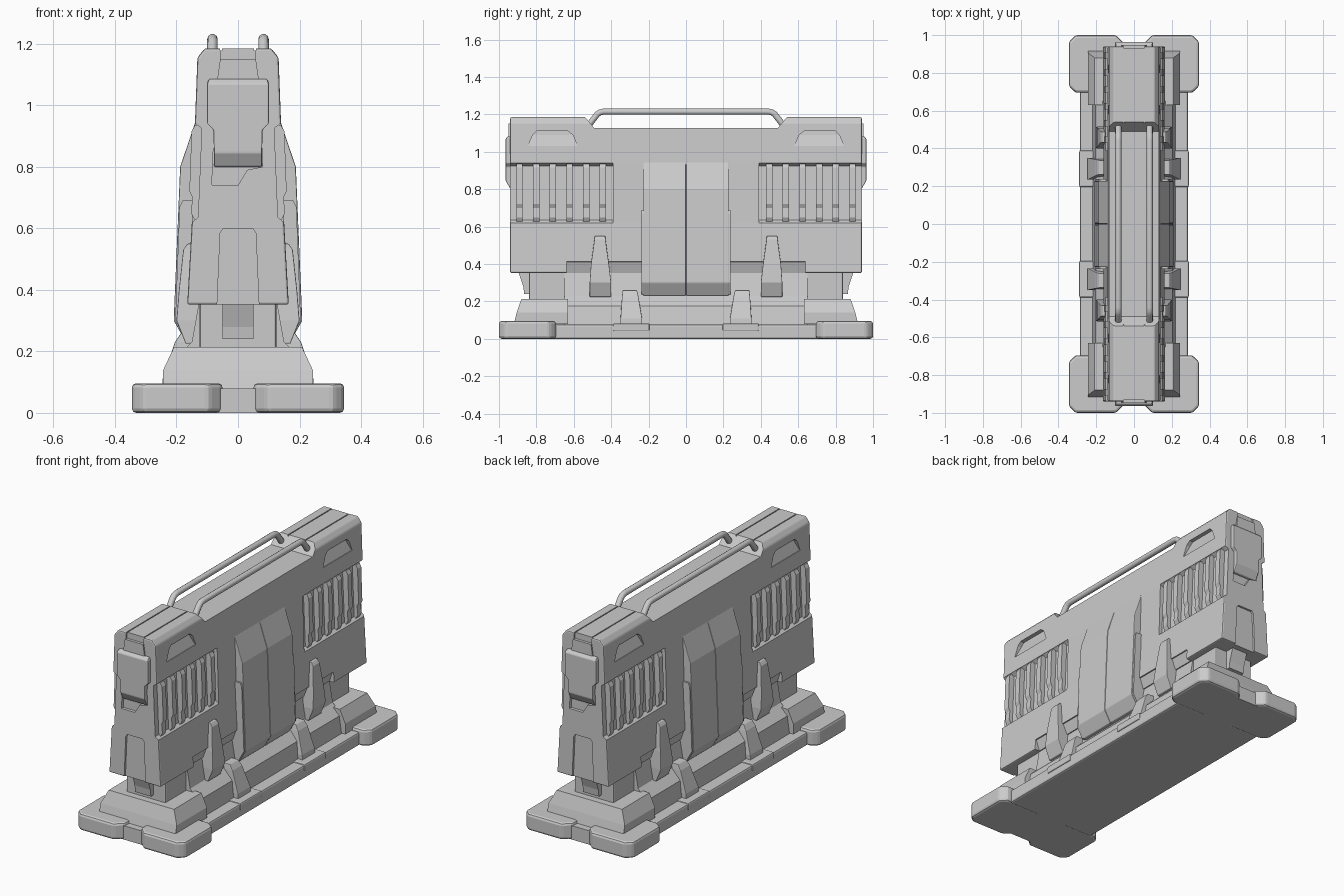
import bpy, bmesh

if "Cube" in bpy.data.objects:
    bpy.data.objects.remove(bpy.data.objects["Cube"])

QUAD = [(1, 1), (-1, 1), (1, -1), (-1, -1)]
SIDES = [(1, 1), (-1, 1)]
ENDS = [(1, 1), (1, -1)]
TURN = [(1, 1), (-1, -1)]
ONE = [(1, 1)]


def finish(name, bm, bevel):
    bmesh.ops.recalc_face_normals(bm, faces=bm.faces)
    me = bpy.data.meshes.new(name)
    bm.to_mesh(me)
    bm.free()
    ob = bpy.data.objects.new(name, me)
    bpy.context.collection.objects.link(ob)
    if bevel:
        m = ob.modifiers.new("Bevel", 'BEVEL')
        m.width, m.segments, m.limit_method = bevel, 2, 'ANGLE'
    return ob


def prism(name, pts, axis, lo, hi, copies=ONE, bevel=0.0):
    """Extrude a 2D outline along an axis, repeated with mirrored x/y signs."""
    place = {'x': lambda a, b, t: (t, a, b), 'y': lambda a, b, t: (a, t, b),
             'z': lambda a, b, t: (a, b, t)}[axis]
    bm = bmesh.new()
    for sx, sy in copies:
        rings = []
        for t in (lo, hi):
            ring = []
            for a, b in pts:
                x, y, z = place(a, b, t)
                ring.append(bm.verts.new((x * sx, y * sy, z)))
            rings.append(ring)
            bm.faces.new(ring)
        n = len(pts)
        for i in range(n):
            j = (i + 1) % n
            bm.faces.new((rings[0][i], rings[0][j], rings[1][j], rings[1][i]))
    return finish(name, bm, bevel)


def layers(name, rects, copies=ONE, bevel=0.0):
    """Stack of rectangles (z, x0, x1, y0, y1) skinned into one solid."""
    bm = bmesh.new()
    for sx, sy in copies:
        rings = [[bm.verts.new((x * sx, y * sy, z)) for x, y in
                  ((x0, y0), (x1, y0), (x1, y1), (x0, y1))] for z, x0, x1, y0, y1 in rects]
        bm.faces.new(rings[0])
        bm.faces.new(rings[-1])
        for a, b in zip(rings, rings[1:]):
            for i in range(4):
                j = (i + 1) % 4
                bm.faces.new((a[i], a[j], b[j], b[i]))
    return finish(name, bm, bevel)


def box(name, x0, x1, y0, y1, z0, z1, copies=ONE, bevel=0.0):
    return layers(name, [(z0, x0, x1, y0, y1), (z1, x0, x1, y0, y1)], copies, bevel)


def apply_mod(ob, mod):
    bpy.context.view_layer.objects.active = ob
    bpy.ops.object.modifier_apply(modifier=mod)


def cut(ob, cutter):
    cutter.hide_render = True
    m = ob.modifiers.new("Cut", 'BOOLEAN')
    m.operation, m.solver, m.object = 'DIFFERENCE', 'EXACT', cutter
    apply_mod(ob, m.name)
    bpy.data.objects.remove(cutter)


# Base: slab, centre strip and four corner feet
box("base_slab", -0.285, 0.285, -0.71, 0.71, 0, 0.077, bevel=0.01)
box("base_spine", -0.1, 0.1, -0.96, 0.96, 0, 0.08)
foot = [(0.05, 0.955), (0.095, 1.0), (0.31, 1.0), (0.345, 0.965),
        (0.345, 0.73), (0.31, 0.695), (0.05, 0.695)]
prism("corner_feet", foot, 'z', 0, 0.096, QUAD, 0.014)

# Pedestals at the ends and the long plinth between them
layers("end_pedestals", [(0.08, -0.243, 0.243, 0.63, 0.92), (0.14, -0.243, 0.243, 0.63, 0.905),
                         (0.214, -0.208, 0.208, 0.63, 0.88)], ENDS)
plinth = [(0.22, 0.07), (0.205, 0.175), (0.15, 0.23), (0.125, 0.37)]
prism("plinth", plinth + [(-x, z) for x, z in plinth[::-1]], 'y', -0.65, 0.65)
box("support_legs", -0.125, 0.125, 0.6, 0.84, 0.2, 0.37, ENDS, 0.008)
layers("leg_wedges", [(0.24, -0.05, 0.05, 0.8, 0.865), (0.28, -0.05, 0.05, 0.8, 0.87),
                      (0.37, -0.05, 0.05, 0.8, 0.9)], ENDS)

# Main body with tapered section
half = [(0.165, 0.352), (0.15, 0.62), (0.14, 0.94), (0.132, 1.155), (0.108, 1.185)]
body = prism("main_body", half + [(-x, z) for x, z in half[::-1]], 'y', -0.94, 0.94, bevel=0.007)
apply_mod(body, "Bevel")
# lowered top between the end blocks
cut(body, prism("top_cut", [(-0.49, 1.126), (0.49, 1.126), (0.56, 1.21), (-0.56, 1.21)],
                'x', -0.3, 0.3))
# undercut along the lower sides
cut(body, prism("under_cut", [(0.3, 0.43), (0.155, 0.412), (0.127, 0.33), (0.3, 0.33)],
                'y', -0.64, 0.64, SIDES))
# vent recesses, hand pockets, end recesses and top grooves
cut(body, prism("vent_cut", [(0.25, 0.955), (0.138, 0.94), (0.118, 0.925), (0.13, 0.635),
                             (0.152, 0.618), (0.25, 0.618)], 'y', 0.39, 1.0, QUAD))
cut(body, layers("pocket_cut", [(1.03, 0.133, 0.2, 0.58, 0.845), (1.09, 0.112, 0.2, 0.605, 0.82),
                                (1.11, 0.11, 0.2, 0.63, 0.8)], QUAD))
cut(body, prism("door_cut", [(-0.07, 0.3), (0.07, 0.3), (0.058, 0.585), (0.048, 0.6),
                             (-0.048, 0.6), (-0.058, 0.585)], 'y', 0.928, 1.0, ENDS))
cut(body, prism("plate_pocket_cut", [(0.085, 0.74), (0, 0.74), (-0.03, 0.79), (-0.08, 0.8),
                                     (-0.08, 0.86), (0.08, 0.86)], 'y', 0.922, 1.0, TURN))
cut(body, box("groove_cut", 0.052, 0.058, 0.5, 1.0, 1.178, 1.25, QUAD))
cut(body, box("cap_cut", -0.055, 0.055, 0.932, 1.0, 1.15, 1.25, ENDS))

# End plates
prism("end_plate_tops", [(-0.068, 1.08), (0.068, 1.08), (0.058, 1.15), (-0.058, 1.15)],
      'y', 0.92, 0.948, ENDS)
layers("end_plates", [(0.8, -0.078, 0.078, 0.91, 0.938), (0.845, -0.078, 0.078, 0.91, 0.964),
                      (0.92, -0.08, 0.08, 0.91, 0.964), (0.94, -0.1, 0.1, 0.91, 0.964),
                      (1.07, -0.1, 0.1, 0.91, 0.964), (1.085, -0.095, 0.095, 0.91, 0.95)],
       ENDS, 0.004)

# Vent bars
bar = [(0.11, 0.937), (0.14, 0.935), (0.151, 0.915), (0.158, 0.72), (0.148, 0.7),
       (0.153, 0.65), (0.14, 0.625), (0.12, 0.625)]
for i in range(6):
    y = 0.445 + i * 0.089
    prism(f"vent_bars_{i + 1}", bar, 'y', y - 0.017, y + 0.017, QUAD)

# Central armour panels: two halves per side with a seam, and side flanges
panel = [(0.1, 0.945), (0.139, 0.945), (0.188, 0.8), (0.209, 0.3), (0.17, 0.232), (0.1, 0.232)]
prism("centre_panels", panel, 'y', 0.001, 0.228, QUAD, 0.004)
flange = [(0.1, 0.69), (0.18, 0.69), (0.19, 0.67), (0.204, 0.3), (0.168, 0.236), (0.1, 0.236)]
prism("panel_flanges", flange, 'y', 0.2, 0.238, QUAD)

# Upper clips hanging from the body
layers("upper_clips", [(0.225, 0.11, 0.17, 0.4, 0.515), (0.3, 0.11, 0.2, 0.4, 0.515),
                       (0.4, 0.11, 0.192, 0.412, 0.508), (0.53, 0.11, 0.178, 0.43, 0.49),
                       (0.55, 0.11, 0.165, 0.432, 0.488)], QUAD, 0.003)

# Lower clips gripping the plinth
layers("lower_clips", [(0.04, 0.1, 0.25, 0.235, 0.35), (0.11, 0.1, 0.245, 0.235, 0.35),
                       (0.23, 0.1, 0.205, 0.255, 0.342), (0.26, 0.1, 0.185, 0.262, 0.338)],
       QUAD, 0.003)
box("clip_feet", 0.2, 0.29, 0.195, 0.39, 0.04, 0.083, QUAD, 0.008)

# Twin top rails
rail = [(0.54, 1.13), (0.51, 1.155), (0.475, 1.2), (0.46, 1.211), (0.44, 1.215)]
rail = [(-y, z) for y, z in rail] + rail[::-1]
for side, x in (("left", -0.083), ("right", 0.083)):
    cu = bpy.data.curves.new(f"top_rail_{side}", 'CURVE')
    cu.dimensions, cu.bevel_depth, cu.bevel_resolution = '3D', 0.017, 3
    cu.use_fill_caps = True
    sp = cu.splines.new('POLY')
    sp.points.add(len(rail) - 1)
    for p, (y, z) in zip(sp.points, rail):
        p.co = (x, y, z, 1)
    sp.use_smooth = True
    bpy.context.collection.objects.link(bpy.data.objects.new(f"top_rail_{side}", cu))
